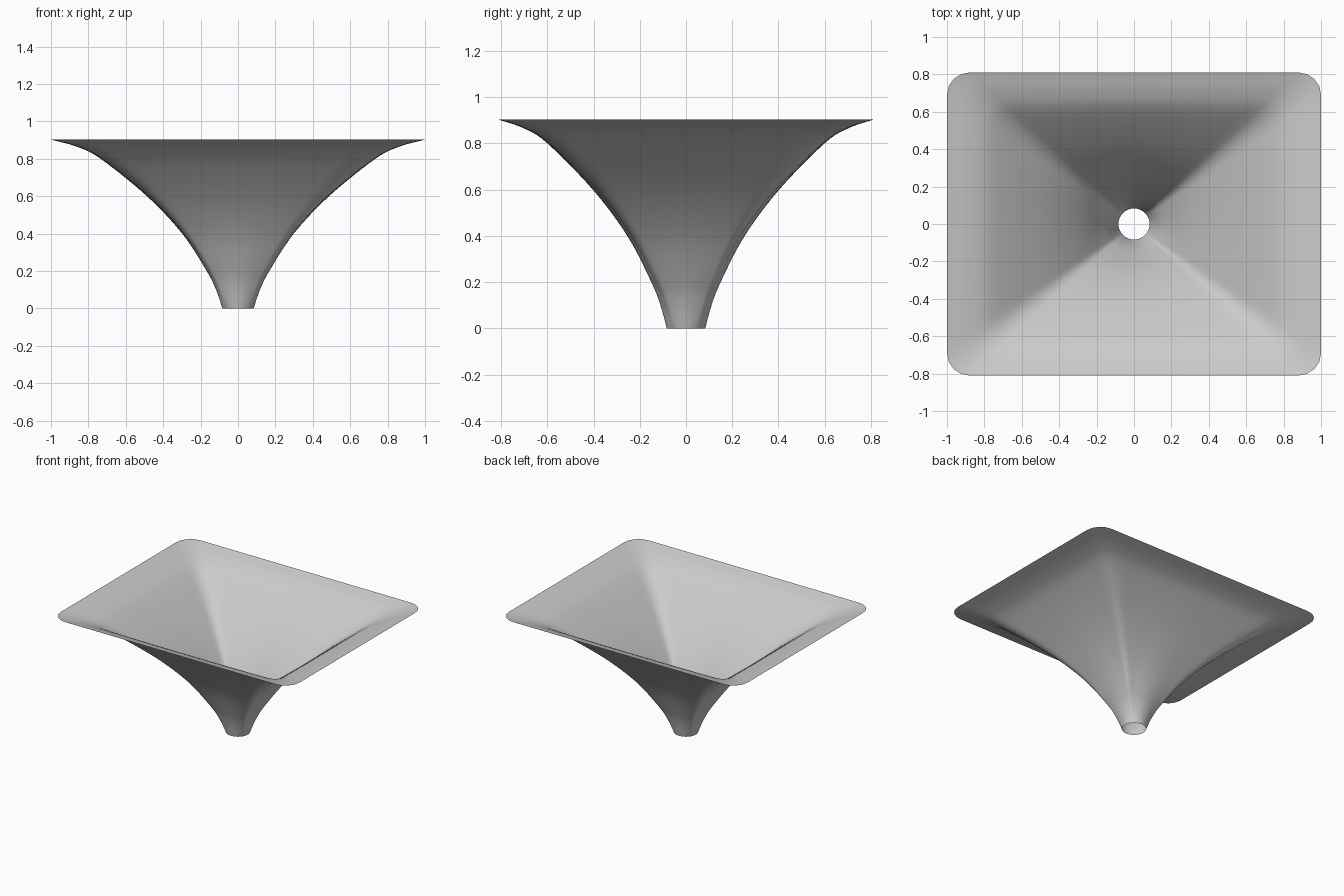
import bpy, bmesh, math
from mathutils import Vector

cube = bpy.data.objects.get("Cube")
if cube:
    bpy.data.objects.remove(cube, do_unlink=True)

HALF_X, HALF_Y, CORNER = 1.0, 0.81, 0.12
THROAT = 0.083

# Flare profile: (spread from throat to mouth, height)
FLARE = [(0, 0), (0.038, 0.1), (0.092, 0.2), (0.235, 0.4), (0.44, 0.6),
         (0.71, 0.8), (0.85, 0.865), (1, 0.903)]


def smooth_path(points, steps):
    """Sample a Catmull-Rom curve through the points."""
    pts = [Vector(p) for p in points]
    pts = [2 * pts[0] - pts[1]] + pts + [2 * pts[-1] - pts[-2]]
    path = []
    for a, b, c, d in zip(pts, pts[1:], pts[2:], pts[3:]):
        for i in range(steps):
            t = i / steps
            path.append(b + 0.5 * t * (c - a + t * (2*a - 5*b + 4*c - d
                                                    + t * (3*(b - c) + d - a))))
    return path + [pts[-2]]


def mouth_outline(side_steps=14, corner_steps=4):
    """Rounded rectangle, spaced by angle along the straight sides."""
    cx, cy = HALF_X - CORNER, HALF_Y - CORNER
    end_x = math.atan2(cy, HALF_X)
    end_y = math.atan2(cx, HALF_Y)
    quarter = [(HALF_X, HALF_X * math.tan(end_x * i / side_steps))
               for i in range(side_steps)]
    for i in range(corner_steps + 1):
        a = math.pi / 2 * i / corner_steps
        quarter.append((cx + CORNER * math.cos(a), cy + CORNER * math.sin(a)))
    quarter += [(HALF_Y * math.tan(end_y * i / side_steps), HALF_Y)
                for i in range(side_steps - 1, -1, -1)]
    half = quarter + [(-x, y) for x, y in reversed(quarter[:-1])]
    return [Vector(p) for p in half + [(x, -y) for x, y in reversed(half[1:-1])]]


# Horn wall: round throat blending into the rectangular mouth
bm = bmesh.new()
outline = mouth_outline()
rings = []
for spread, height in smooth_path(FLARE, 5):
    ring = []
    for p in outline:
        q = (p.normalized() * THROAT).lerp(p, spread)
        ring.append(bm.verts.new((q.x, q.y, height)))
    rings.append(ring)
for low, high in zip(rings, rings[1:]):
    for i in range(len(outline)):
        j = (i + 1) % len(outline)
        bm.faces.new((low[j], low[i], high[i], high[j])).smooth = True

mesh = bpy.data.meshes.new("horn_wall")
bm.to_mesh(mesh)
bm.free()
horn = bpy.data.objects.new("horn_wall", mesh)
bpy.context.collection.objects.link(horn)

# Plain grey finish
grey = bpy.data.materials.new("light_grey")
grey.use_nodes = True
colour = (0.6, 0.6, 0.6, 1)
grey.diffuse_color = colour
grey.node_tree.nodes["Principled BSDF"].inputs["Base Color"].default_value = colour
mesh.materials.append(grey)
